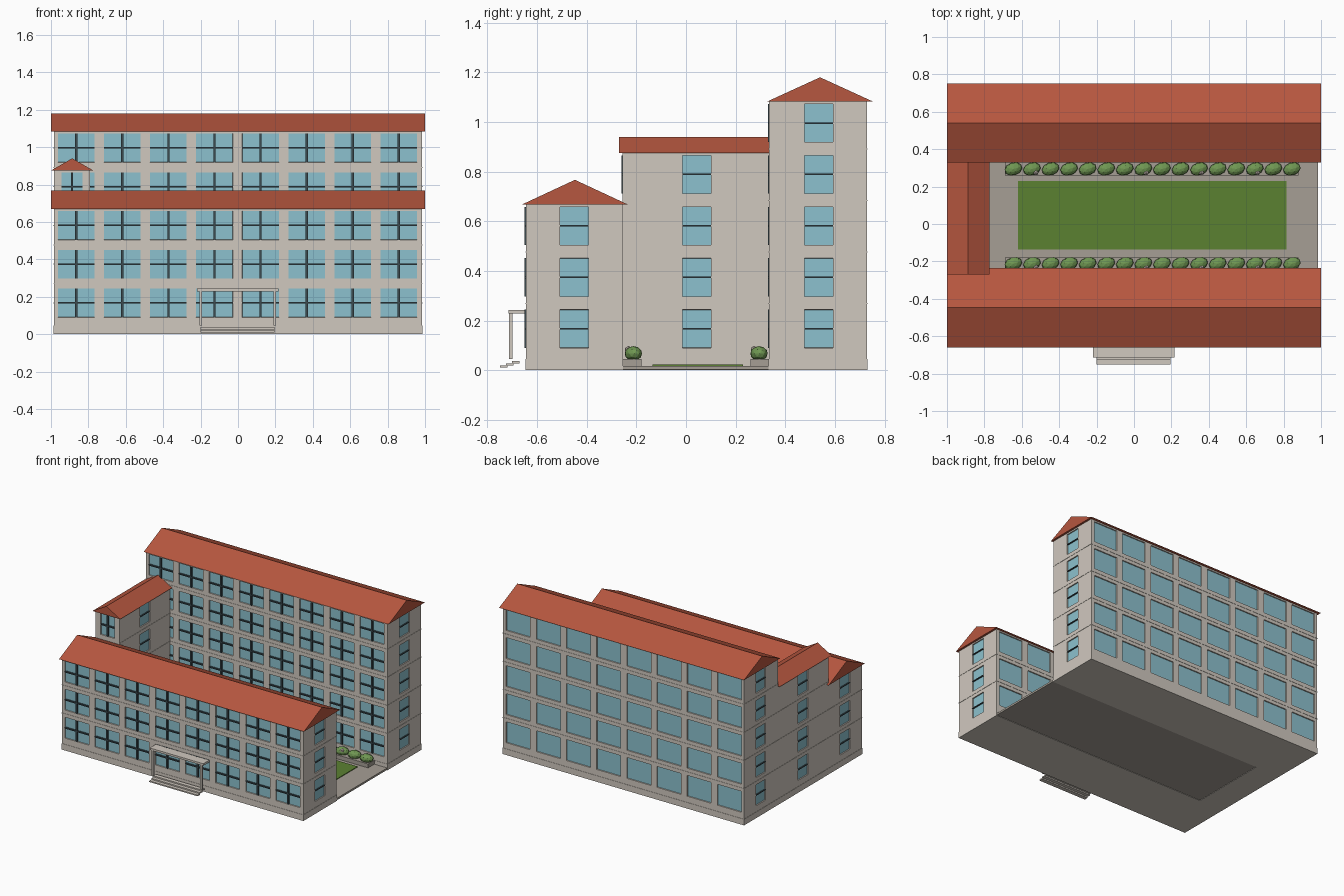
import bpy, bmesh
from mathutils import Matrix, Vector

if "Cube" in bpy.data.objects:
    bpy.data.objects.remove(bpy.data.objects["Cube"])


def material(name, rgb):
    m = bpy.data.materials.new(name)
    m.diffuse_color = (*rgb, 1)
    m.use_nodes = True
    m.node_tree.nodes["Principled BSDF"].inputs["Base Color"].default_value = m.diffuse_color
    return m


WALL = material("pale_plaster", (0.63, 0.58, 0.52))
GLASS = material("window_blue", (0.265, 0.535, 0.62))
ROOF = material("roof_red", (0.47, 0.095, 0.05))
BAR = material("dark_frame", (0.045, 0.07, 0.08))
PAVING = material("paving_grey", (0.38, 0.345, 0.30))
GRASS = material("lawn_green", (0.105, 0.22, 0.031))
LEAF = material("bush_green", (0.16, 0.31, 0.085))
BLOSSOM = material("blossom_pale", (0.55, 0.48, 0.43))


def add_box(bm, lo, hi):
    lo, hi = Vector(lo), Vector(hi)
    mat = Matrix.Translation((lo + hi) / 2) @ Matrix.Diagonal((*(hi - lo), 1))
    bmesh.ops.create_cube(bm, size=1, matrix=mat)


def finish(name, bm, *mats):
    me = bpy.data.meshes.new(name)
    bm.to_mesh(me)
    bm.free()
    for m in mats:
        me.materials.append(m)
    ob = bpy.data.objects.new(name, me)
    bpy.context.collection.objects.link(ob)
    return ob


def boxes(name, mat, *pairs):
    bm = bmesh.new()
    for lo, hi in pairs:
        add_box(bm, lo, hi)
    return finish(name, bm, mat)


ROW_Z, PITCH, HALF_H = 0.167, 0.2072, 0.077


def wing(name, lo, hi, rows, columns, half_x, mid_y, south_from=0, north=True):
    """Walls with recessed windows, glazing bars and floor bands."""
    half_y, recess = 0.058, 0.008
    levels = [ROW_Z + PITCH * r for r in range(rows)]
    bm = bmesh.new()
    add_box(bm, lo, hi)
    cuts = [(0, c + s * half_x) for c in columns for s in (-1, 1)]
    cuts += [(1, mid_y + s * half_y) for s in (-1, 1)]
    cuts += [(2, z + s * HALF_H) for z in levels for s in (-1, 1)]
    for axis, pos in cuts:
        co, no = Vector(), Vector()
        co[axis], no[axis] = pos, 1
        bmesh.ops.bisect_plane(bm, geom=bm.verts[:] + bm.edges[:] + bm.faces[:],
                               plane_co=co, plane_no=no)
    bm.normal_update()

    # pick the wall cells that are windows
    def is_window(f):
        c, n = f.calc_center_median(), f.normal
        row = [i for i, z in enumerate(levels) if abs(c.z - z) < HALF_H]
        if abs(n.z) > 0.5 or not row:
            return False
        if abs(n.x) > 0.5:
            return abs(c.y - mid_y) < half_y
        if n.y > 0 and not north or n.y < 0 and row[0] < south_from:
            return False
        return any(abs(c.x - x) < half_x for x in columns)

    panes = [f for f in bm.faces if is_window(f)]
    bmesh.ops.inset_individual(bm, faces=panes, thickness=0.0008, depth=-recess)
    for f in panes:
        f.material_index = 1
    finish(name + "_walls", bm, WALL, GLASS)

    # crossed bars on the south side, single bars on the ends
    bars = []
    y = lo[1]
    for i, z in enumerate(levels):
        if i >= south_from:
            for x in columns:
                bars.append(((x - half_x, y - 0.005, z - 0.004),
                             (x + half_x, y + recess, z + 0.004)))
                bars.append(((x - 0.006, y - 0.005, z - HALF_H),
                             (x + 0.006, y + recess, z + HALF_H)))
        for x in (lo[0] + recess / 2, hi[0] - recess / 2):
            bars.append(((x - 0.005, mid_y - half_y, z - 0.003),
                         (x + 0.005, mid_y + half_y, z + 0.003)))
    boxes(name + "_window_bars", BAR, *bars)

    # plinth and thin floor bands
    e = 0.002
    bands = [(0.0, 0.045)] + [(z + PITCH / 2 - 0.003, z + PITCH / 2 + 0.001)
                              for z in levels[:-1]]
    boxes(name + "_floor_bands", WALL,
          *[((lo[0] - e, lo[1] - e * north, a), (hi[0] + e, hi[1] + e * north, b))
            for a, b in bands])


def gable(name, lo, hi, z0, z1, along):
    """Closed triangular roof with its ridge along the given axis."""
    a, u = along, 1 - along
    mid = (lo[u] + hi[u]) / 2
    bm = bmesh.new()
    rings = []
    for end in (lo[a], hi[a]):
        ring = []
        for pos, z in ((lo[u], z0), (hi[u], z0), (mid, z1)):
            co = Vector((0, 0, z))
            co[a], co[u] = end, pos
            ring.append(bm.verts.new(co))
        rings.append(ring)
        bm.faces.new(ring)
    for i in range(3):
        j = (i + 1) % 3
        bm.faces.new((rings[0][i], rings[0][j], rings[1][j], rings[1][i]))
    bmesh.ops.recalc_face_normals(bm, faces=bm.faces[:])
    finish(name, bm, ROOF)


# three wings around the courtyard
W = 0.985
COLS = [-0.865 + 0.2464 * i for i in range(8)]
wing("front_wing", (-W, -0.645, 0), (W, -0.255, 0.67), 3, COLS, 0.098, -0.45)
wing("back_wing", (-W, 0.335, 0), (W, 0.73, 1.085), 5, COLS, 0.098, 0.535)
wing("side_wing", (-W, -0.255, 0), (-0.79, 0.335, 0.875), 4, [-0.887], 0.056,
     0.043, south_from=3, north=False)

# roofs
gable("front_roof", (-1, -0.66), (1, -0.235), 0.668, 0.767, 0)
gable("back_roof", (-1, 0.328), (1, 0.752), 1.083, 1.18, 0)
gable("side_roof", (-1, -0.27), (-0.773, 0.335), 0.875, 0.94, 1)

# courtyard
boxes("courtyard_paving", PAVING, ((-0.79, -0.255, 0.003), (W, 0.335, 0.017)))
boxes("lawn", GRASS, ((-0.62, -0.135, 0.015), (0.815, 0.23, 0.022)))
boxes("planters", PAVING, *[((-0.69, y - 0.037, 0.015), (0.88, y + 0.037, 0.046))
                            for y in (-0.217, 0.297)])

# bushes and blossoms
bushes, flowers = bmesh.new(), bmesh.new()
for y in (-0.212, 0.294):
    for i in range(16):
        m = (Matrix.Translation((-0.645 + 0.0993 * i, y, 0.067))
             @ Matrix.Rotation(0.3, 4, 'Z') @ Matrix.Diagonal((0.048, 0.034, 0.03, 1)))
        bmesh.ops.create_icosphere(bushes, subdivisions=2, radius=1, matrix=m)
    for x in (-0.525, 0.065, 0.36, 0.66):
        bmesh.ops.create_icosphere(flowers, subdivisions=1, radius=0.015,
                                   matrix=Matrix.Translation((x, y - 0.02, 0.083)))
finish("bushes", bushes, LEAF)
finish("blossoms", flowers, BLOSSOM)

# entrance porch and steps
boxes("porch_canopy", WALL, ((-0.22, -0.715, 0.228), (0.217, -0.645, 0.243)))
boxes("porch_posts", WALL, *[((x - 0.007, -0.713, 0.045), (x + 0.007, -0.699, 0.23))
                             for x in (-0.2, 0.197)])
boxes("entrance_steps", WALL,
      *[((-0.2, y, z), (0.195, y + 0.03, z + 0.009))
        for y, z in ((-0.75, 0.01), (-0.725, 0.019), (-0.70, 0.028))])
